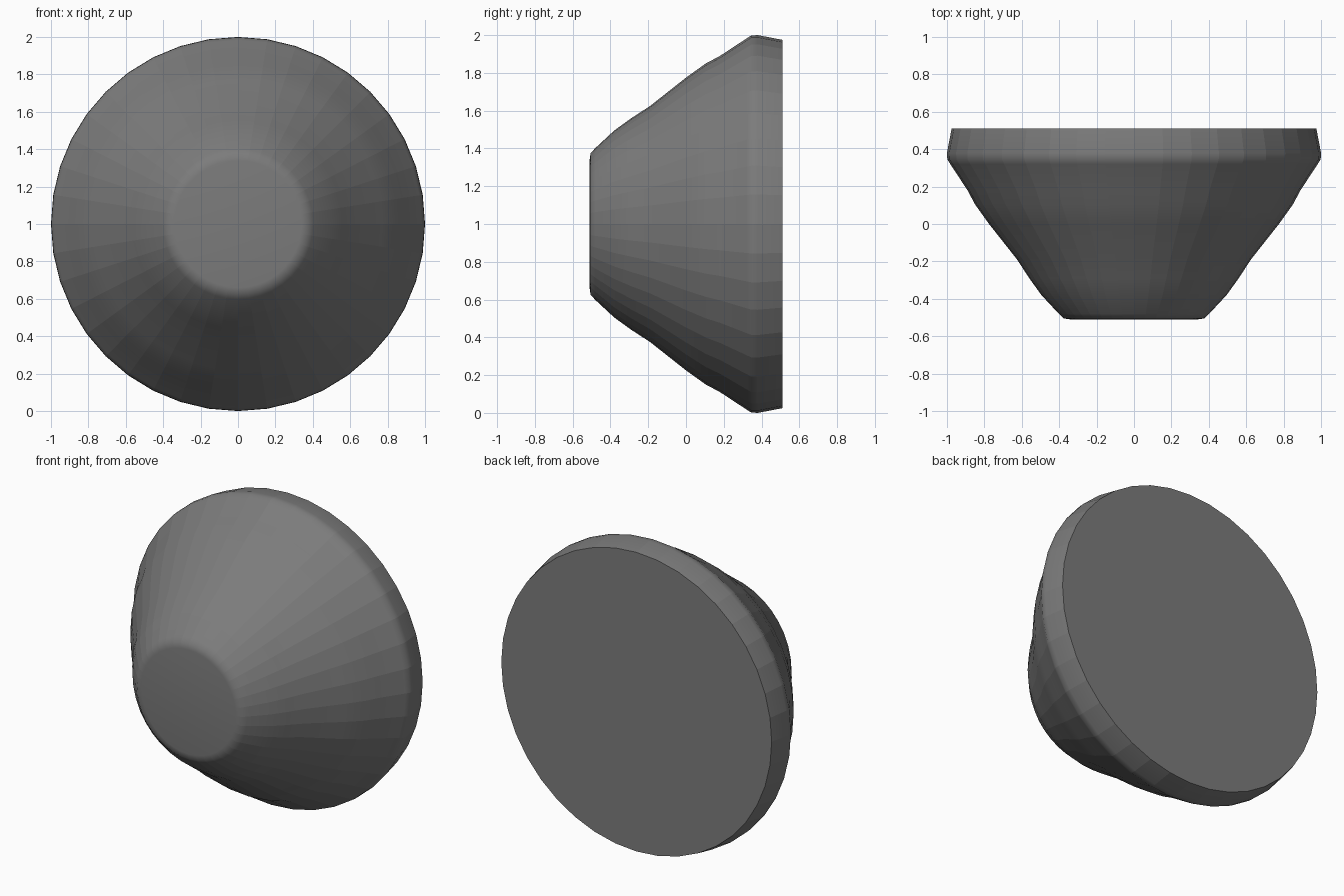
import bpy, bmesh, math

if "Cube" in bpy.data.objects:
    bpy.data.objects.remove(bpy.data.objects["Cube"])

SIDES = 40
# (y, radius) from the small front disc to the wide back rim
PROFILE = [(-0.51, 0.34), (-0.505, 0.375), (-0.48, 0.402), (-0.38, 0.495),
           (-0.29, 0.56), (-0.19, 0.625), (0.0, 0.775), (0.105, 0.85),
           (0.18, 0.89), (0.32, 0.982), (0.345, 0.998), (0.38, 1.0), (0.51, 0.975)]

grey = bpy.data.materials.new("mid_grey")
grey.diffuse_color = (0.2, 0.2, 0.2, 1)
grey.use_nodes = True
grey.node_tree.nodes["Principled BSDF"].inputs["Base Color"].default_value = grey.diffuse_color

bm = bmesh.new()
# stacked rings around the y axis
rings = []
for y, r in PROFILE:
    rings.append([bm.verts.new((r * math.sin(2 * math.pi * i / SIDES), y,
                                1 + r * math.cos(2 * math.pi * i / SIDES)))
                  for i in range(SIDES)])
for a, b in zip(rings, rings[1:]):
    for i in range(SIDES):
        j = (i + 1) % SIDES
        bm.faces.new((a[i], a[j], b[j], b[i]))
# front disc and flat back
front = bm.faces.new(rings[0])
back = bm.faces.new(rings[-1])
bmesh.ops.recalc_face_normals(bm, faces=bm.faces[:])
for f in bm.faces:
    f.smooth = True
# smooth along the profile, facets around it, crisp back rim
for e in bm.edges:
    lengthwise = abs(e.verts[0].co.y - e.verts[1].co.y) > 1e-4
    if lengthwise or back in e.link_faces:
        e.smooth = False

mesh = bpy.data.meshes.new("flared_cone")
bm.to_mesh(mesh)
bm.free()
mesh.materials.append(grey)
bpy.context.collection.objects.link(bpy.data.objects.new("flared_cone", mesh))
